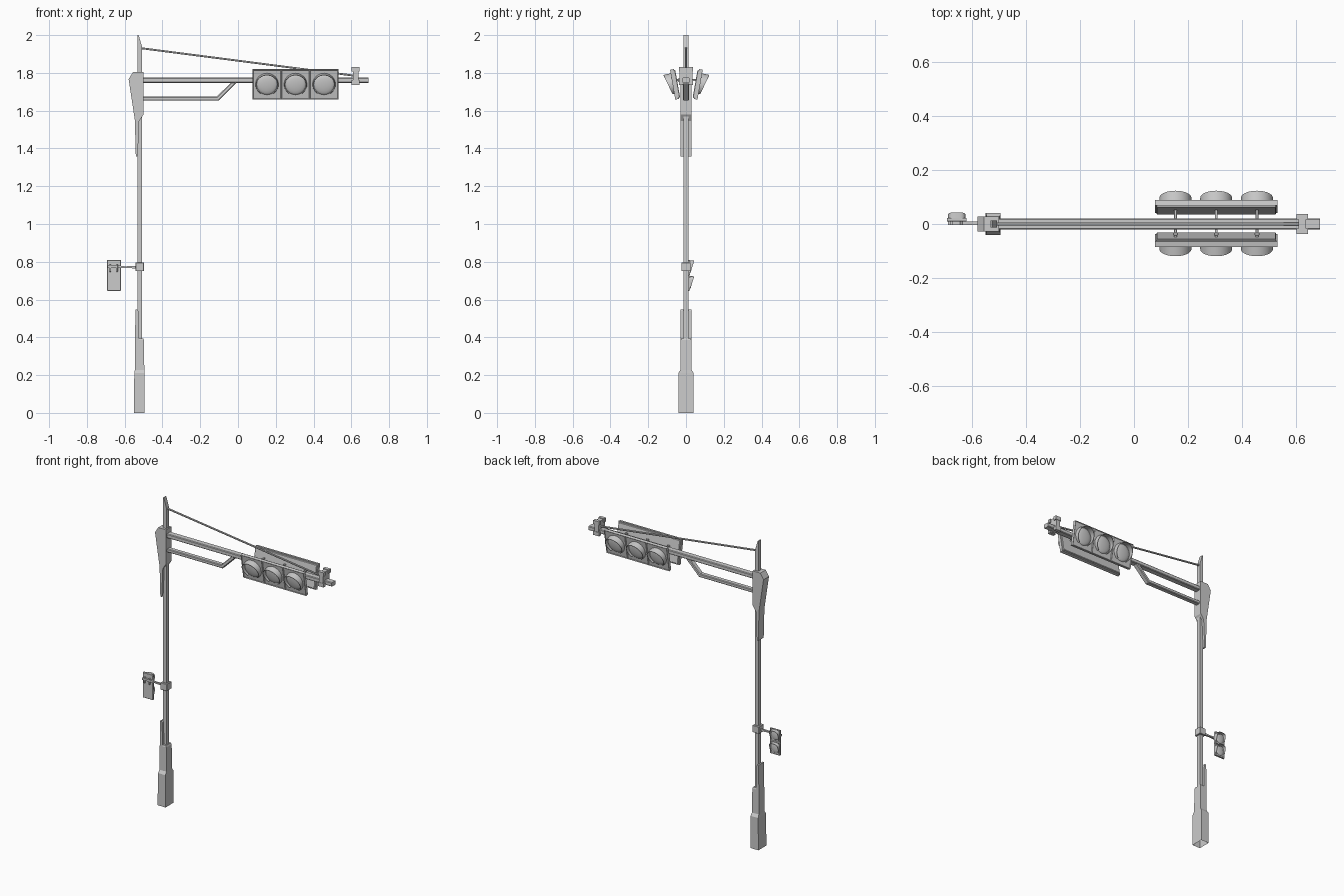
import bpy, bmesh, math
from mathutils import Matrix, Vector

if "Cube" in bpy.data.objects:
    bpy.data.objects.remove(bpy.data.objects["Cube"])


def make(name, bm, M=None, smooth=False):
    bmesh.ops.recalc_face_normals(bm, faces=bm.faces)
    me = bpy.data.meshes.new(name)
    bm.to_mesh(me)
    bm.free()
    if M:
        me.transform(M)
    ob = bpy.data.objects.new(name, me)
    bpy.context.collection.objects.link(ob)
    if smooth:
        bpy.context.view_layer.objects.active = ob
        ob.select_set(True)
        bpy.ops.object.shade_smooth_by_angle(angle=math.radians(35))
        ob.select_set(False)
    return ob


def box_bm(lo, hi, bev=0.0):
    bm = bmesh.new()
    bmesh.ops.create_cube(bm, size=1)
    for v in bm.verts:
        v.co = [(a + b) / 2 + c * (b - a) for a, b, c in zip(lo, hi, v.co)]
    if bev:
        bmesh.ops.bevel(bm, geom=bm.edges[:], offset=bev, segments=1, affect='EDGES')
    return bm


def box(name, lo, hi, bev=0.0, M=None):
    return make(name, box_bm(lo, hi, bev), M)


def profile(name, pts, y0, y1, M=None):
    """Extrude an (x, z) outline along y."""
    bm = bmesh.new()
    f = bm.faces.new([bm.verts.new((x, y0, z)) for x, z in pts])
    r = bmesh.ops.extrude_face_region(bm, geom=[f])
    for v in r['geom']:
        if isinstance(v, bmesh.types.BMVert):
            v.co.y = y1
    return make(name, bm, M)


def sweep(name, path, hy, hz, ch):
    """Sweep a chamfered rectangle along an (x, z) path, mitred at bends."""
    bm = bmesh.new()
    P = [Vector(p) for p in path]
    sec = [(hy, hz - ch), (hy - ch, hz), (ch - hy, hz), (-hy, hz - ch),
           (-hy, ch - hz), (ch - hy, -hz), (hy - ch, -hz), (hy, ch - hz)]
    rings = []
    for i, p in enumerate(P):
        a = (P[i] - P[i - 1]).normalized() if i else (P[1] - P[0]).normalized()
        b = (P[i + 1] - P[i]).normalized() if i < len(P) - 1 else a
        t = (a + b).normalized()
        n = Vector((-t.y, t.x)) / max(0.3, t.dot(a))
        rings.append([bm.verts.new((p.x + n.x * s, y, p.y + n.y * s)) for y, s in sec])
    for A, B in zip(rings, rings[1:]):
        for k in range(8):
            bm.faces.new((A[k], A[k - 1], B[k - 1], B[k]))
    bm.faces.new(rings[0])
    bm.faces.new(rings[-1])
    return make(name, bm)


def visor(name, c, rx, rz, long, short, M, power=1.0, gap=35):
    """Hood around a lens, long on top and cut away below; opens towards -y."""
    bm = bmesh.new()
    n, rows = 28, []
    sg = lambda v: math.copysign(abs(v) ** power, v)
    for i in range(n + 1):
        a = math.radians(-90 + gap + (360 - 2 * gap) * i / n)
        ca, sa = sg(math.cos(a)), sg(math.sin(a))
        L = short + (long - short) * (sa + 1) / 2
        rows.append([bm.verts.new((c[0] + rx * ca * k, c[1] - l, c[2] + rz * sa * k))
                     for k, l in ((1, 0), (0.97, L), (0.92, L), (0.95, 0))])
    for A, B in zip(rows, rows[1:]):
        for k in range(4):
            bm.faces.new((A[k], A[k - 1], B[k - 1], B[k]))
    bm.faces.new(rows[0])
    bm.faces.new(rows[-1])
    return make(name, bm, M, smooth=True)


def lens(name, c, rx, rz, depth, M):
    bm = bmesh.new()
    bmesh.ops.create_uvsphere(bm, u_segments=24, v_segments=10, radius=1)
    T = Matrix.Translation(c) @ Matrix.Diagonal((rx, depth, rz, 1)) @ Matrix.Rotation(math.pi / 2, 4, 'X')
    bm.transform(T)
    return make(name, bm, M, smooth=True)


def panel(name, lo, hi, M, rim=0.006, deep=0.004):
    """Signal housing cell with a recessed face on the -y side."""
    bm = box_bm(lo, hi)
    bm.normal_update()
    f = min(bm.faces, key=lambda q: q.calc_center_median().y)
    bmesh.ops.inset_region(bm, faces=[f], thickness=rim)
    for v in f.verts:
        v.co.y += deep
    return make(name, bm, M)


PX = -0.52

# pole with slanted tip
profile("pole", [(PX - .012, .1), (PX + .013, .1), (PX + .013, 1.935), (PX - .006, 2.0), (PX - .012, 2.0)],
        -.013, .013)

# base cover, open underneath
bm = bmesh.new()
rings = []
for z, x0, x1, h in ((0, -.551, -.494, .041), (.21, -.549, -.495, .041), (.228, -.546, -.496, .029),
                     (.385, -.545, -.498, .028), (.395, -.543, -.502, .025)):
    rings.append([bm.verts.new((x, y, z)) for x, y in ((x0, -h), (x1, -h), (x1, h), (x0, h))])
for A, B in zip(rings, rings[1:]):
    for k in range(4):
        bm.faces.new((A[k], A[k - 1], B[k - 1], B[k]))
bm.faces.new(rings[-1])
make("base_cover", bm)
profile("base_back_plate", [(-.545, .38), (-.525, .38), (-.528, .54), (-.533, .547), (-.543, .547)], -.028, .028)

# arm bracket with a tapering tail behind the pole
profile("arm_bracket", [(-.579, 1.767), (-.556, 1.804), (-.50, 1.804), (-.50, 1.58), (-.523, 1.545),
                        (-.531, 1.358), (-.541, 1.358), (-.546, 1.55)], -.028, .028)

# mast arm, lower brace and stay cable
sweep("mast_arm", [(-.51, 1.761), (.69, 1.761)], .02, .0135, .004)
sweep("arm_brace", [(-.51, 1.664), (-.107, 1.664), (-.012, 1.758)], .016, .011, .004)
sweep("stay_cable", [(-.515, 1.931), (.61, 1.786)], .005, .005, .002)

# clamp block near the arm end
box("arm_end_clamp", (.609, -.034, 1.742), (.637, .034, 1.828))
for sy in (-1, 1):
    for z0, z1 in ((1.737, 1.762), (1.808, 1.832)):
        y0, y1 = sorted((sy * .016, sy * .037))
        box("clamp_corner", (.602, y0, z0), (.644, y1, z1))

# two back to back three lamp heads, tilted downwards
for side, turn in (("front", 0), ("rear", math.pi)):
    M = (Matrix.Translation((.3045, .002, 1.742)) @ Matrix.Rotation(turn, 4, 'Z')
         @ Matrix.Translation((0, -.047, 0)) @ Matrix.Rotation(math.radians(10), 4, 'X'))
    box(side + "_head_back", (-.222, -.012, -.074), (.222, .001, .074), .003, M)
    for i in (-1, 0, 1):
        x = i * .151
        panel(side + "_lamp_cell", (x - .0755, -.026, -.08), (x + .0755, -.006, .08), M)
        lens(side + "_lens", (x, -.022, 0), .055, .055, .012, M)
        visor(side + "_visor", (x, -.021, 0), .061, .061, .044, .012, M)

# pins joining the two heads
for i in (-1, 0, 1):
    x = .3045 + i * .151
    box("head_pin", (x - .005, -.055, 1.757), (x + .005, .055, 1.767), .001)
    box("pin_nut", (x - .009, -.042, 1.753), (x + .009, -.032, 1.771), .002)

# pedestrian signal: collar, bracket arm, hooks and housing
box("side_collar", (-.543, -.025, .75), (-.497, .025, .796), .002)
profile("side_arm", [(-.53, .764), (-.53, .778), (-.60, .776), (-.62, .779), (-.69, .779), (-.69, .766),
                     (-.62, .766), (-.60, .768)], -.003, .009)
for x in (-.676, -.640):
    box("side_hook", (x - .004, -.004, .747), (x + .004, .012, .785), .001)
box("walk_housing", (-.693, .009, .646), (-.62, .017, .81), .002)
for z in (.77, .687):
    M = Matrix.Translation((-.6565, .014, z)) @ Matrix.Rotation(math.pi, 4, 'Z')
    panel("walk_cell", (-.036, -.008, -.040), (.036, .001, .040), M, .004, .003)
    lens("walk_lens", (0, -.005, 0), .027, .029, .005, M)
    visor("walk_visor", (0, -.005, .002), .033, .035, .024, .004, M, .6, 30)
